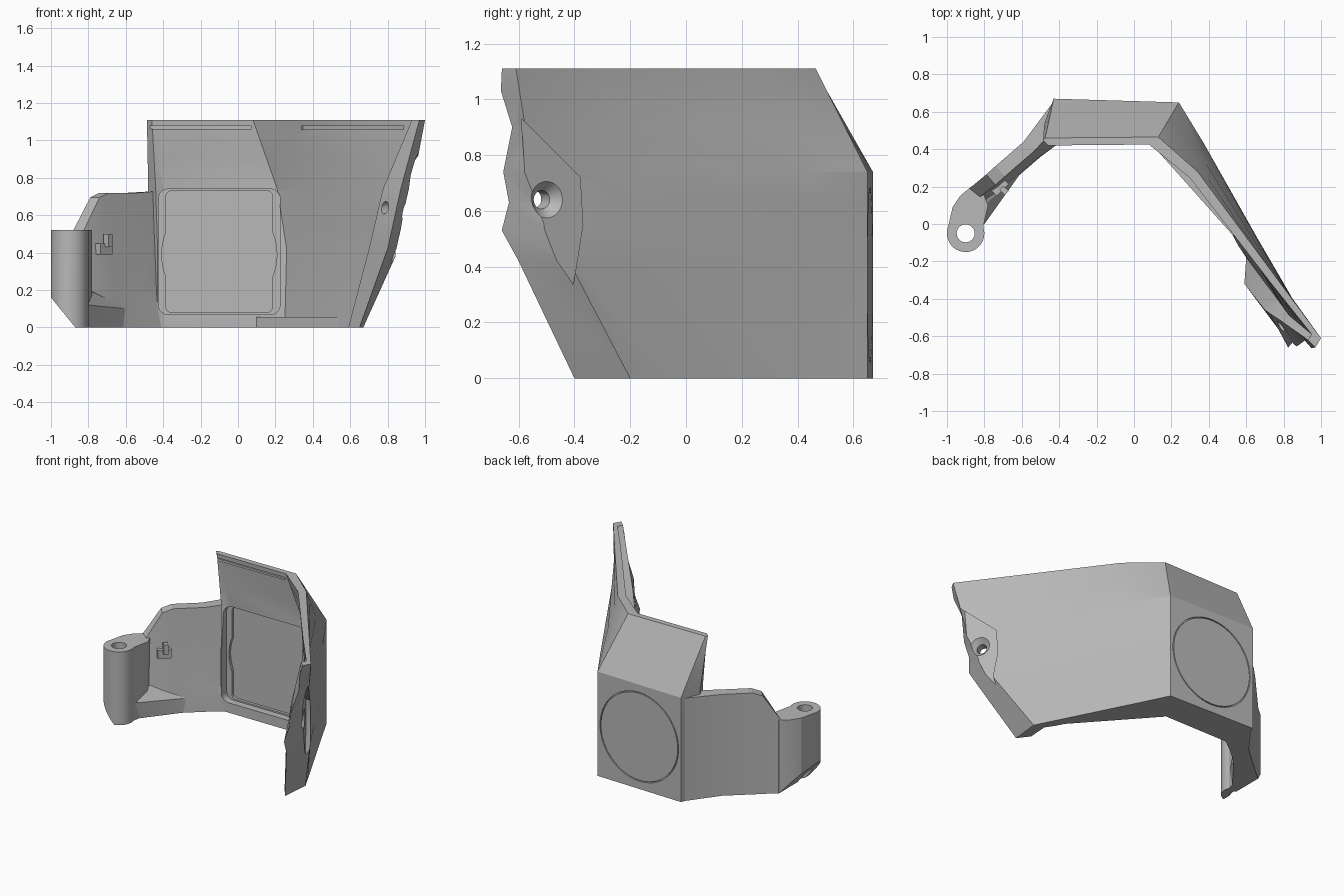
import bpy, bmesh, math
from mathutils import Vector, Matrix

cube = bpy.data.objects.get("Cube")
if cube:
    bpy.data.objects.remove(cube)

SHADE = (0.48, 0.48, 0.48, 1)
grey = bpy.data.materials.new("plain grey")
grey.use_nodes = True
grey.diffuse_color = SHADE
grey.node_tree.nodes["Principled BSDF"].inputs["Base Color"].default_value = SHADE


def finish(name, bm):
    bmesh.ops.recalc_face_normals(bm, faces=bm.faces)
    mesh = bpy.data.meshes.new(name)
    bm.to_mesh(mesh)
    bm.free()
    mesh.materials.append(grey)
    ob = bpy.data.objects.new(name, mesh)
    bpy.context.collection.objects.link(ob)
    return ob


def shell(name, outer, inner):
    """Closed wall between two grids of points [station][level]."""
    bm = bmesh.new()
    o, n = [[[bm.verts.new(p) for p in col] for col in g] for g in (outer, inner)]
    last, top = len(o) - 1, len(o[0]) - 1
    for i in range(last):
        for g in (o, n):
            for k in range(top):
                bm.faces.new((g[i][k], g[i + 1][k], g[i + 1][k + 1], g[i][k + 1]))
        for k in (0, top):
            bm.faces.new((o[i][k], o[i + 1][k], n[i + 1][k], n[i][k]))
    for i in (0, last):
        for k in range(top):
            bm.faces.new((o[i][k], o[i][k + 1], n[i][k + 1], n[i][k]))
    return finish(name, bm)


def hull(name, points):
    bm = bmesh.new()
    verts = [bm.verts.new(p) for p in points]
    bmesh.ops.convex_hull(bm, input=verts)
    return finish(name, bm)


def rod(name, centre, axis, r1, r2, length, sides=48):
    bm = bmesh.new()
    turn = Vector(axis).to_track_quat('Z', 'Y').to_matrix().to_4x4()
    bmesh.ops.create_cone(bm, cap_ends=True, segments=sides, radius1=r1, radius2=r2,
                          depth=length, matrix=Matrix.Translation(centre) @ turn)
    return finish(name, bm)


def block(name, centre, size, angle=0, rounding=0):
    bm = bmesh.new()
    bmesh.ops.create_cube(bm, size=1)
    bmesh.ops.scale(bm, vec=size, verts=bm.verts)
    if rounding:
        edges = [e for e in bm.edges
                 if abs((e.verts[0].co - e.verts[1].co).normalized().y) > 0.9]
        bmesh.ops.bevel(bm, geom=edges, offset=rounding, segments=5, profile=0.5,
                        affect='EDGES')
    bm.transform(Matrix.Translation(centre) @ Matrix.Rotation(angle, 4, 'Z'))
    return finish(name, bm)


def cut(ob, *cutters):
    bpy.context.view_layer.objects.active = ob
    for c in cutters:
        mod = ob.modifiers.new("cut", 'BOOLEAN')
        mod.operation, mod.solver, mod.object = 'DIFFERENCE', 'EXACT', c
        bpy.ops.object.modifier_apply(modifier=mod.name)


def drop(*cutters):
    for c in cutters:
        bpy.data.objects.remove(c)


# Main shell: outer and inner outline of each station at four key heights
KEYS = (0, 0.42, 0.74, 1.11)
OUTER = (
    ((-.48, .53), (-.48, .53), (-.48, .53), (-.487, .45)),
    ((-.43, .67), (-.43, .67), (-.43, .67), (-.475, .46)),
    ((.24, .65), (.24, .65), (.24, .65), (.13, .465)),
    ((.35, .43), (.365, .43), (.374, .43), (.34, .28)),
    ((.62, -.1), (.703, -.15), (.73, -.2), (.77, -.3)),
    ((.67, -.2), (.86, -.42), (.93, -.55), (1, -.61)),
    ((.65, -.4), (.8, -.6), (.87, -.63), (.97, -.66)),
)
INNER = (
    ((-.43, .42), (-.43, .42), (-.44, .44), (-.46, .42)),
    ((-.4, .43), (-.4, .43), (-.4, .46), (-.44, .42)),
    ((.25, .43), (.26, .43), (.21, .46), (.08, .425)),
    ((.36, .25), (.37, .25), (.36, .25), (.3, .245)),
    ((.56, -.12), (.635, -.17), (.665, -.23), (.735, -.32)),
    ((.6, -.18), (.75, -.38), (.83, -.49), (.95, -.59)),
    ((.59, -.32), (.7, -.46), (.775, -.51), (.93, -.62)),
)
LEVELS = (0, .42, .53, .63, .74, .9, 1.03, 1.11)
JAG = {.53: -.05, .63: -.015, .74: -.025, .9: .02, 1.03: -.01}


def column(points, jag):
    col = []
    for z in LEVELS:
        k = max(i for i in range(3) if KEYS[i] <= z)
        f = (z - KEYS[k]) / (KEYS[k + 1] - KEYS[k])
        p = Vector(points[k]).lerp(Vector(points[k + 1]), f)
        col.append((p.x, p.y + jag.get(z, 0), z))
    return col


outer = [column(p, JAG if p is OUTER[-1] else {}) for p in OUTER]
main = shell("main_shell", outer, [column(p, {}) for p in INNER])

# Low ledge along the foot of the side wall
ledge = hull("bottom_ledge", [(x, y, z) for z in (0, .055) for x, y in
             ((.1, .42), (.6, -.14), (.62, -.14), (.37, .35), (.26, .5), (.1, .5))])

# Pocket inside the back plate, ring groove outside, slots under the rim
pocket = block("pocket_cutter", (-.1, .38, .405), (.65, .2, .67), rounding=.05)
floor = block("floor_cutter", (-.1, .4, .405), (.57, .2, .65), rounding=.03)
round_floor = rod("round_cutter", (-.1, .4, .39), (0, 1, 0), .308, .308, .2, 64)
plate_axis = Vector((.03, 1, 0)).normalized()
groove = rod("groove_cutter", Vector((-.095, .66, .37)), plate_axis, .315, .315, .024, 72)
back_slot = block("slot_cutter", (-.2, .425, 1.07), (.54, .04, .018))
side_slot = block("side_slot_cutter", (.61, -.157, 1.067), (.9, .03, .02),
                  math.atan2(-.85, .65))

# Screw recess on the side wall
axis = Vector((.87, .5, 0)).normalized()
screw = Vector((.885, -.49, .64))
recess = hull("recess_cutter", [(x, y, z) for y, z in
              ((-.59, .93), (-.38, .72), (-.37, .55), (-.41, .3), (-.57, .6))
              for x in ((.505 - .5 * y) / .87, 1.2)])
hole = rod("hole_cutter", screw, axis, .033, .033, .5, 32)
sink = rod("sink_cutter", screw - axis * .035, axis, .033, .07, .04, 32)
inside = (pocket, floor, round_floor)
cutters = (groove, back_slot, side_slot, recess, hole, sink)
cut(main, *inside, *cutters)
drop(*cutters)
disc = rod("round_back_cover", Vector((-.095, .66, .37)) - plate_axis * .0105,
           plate_axis, .308, .308, .02, 72)

# Left arm, thicker towards the bottom
ARM = (((-.42, .668), .73, (.1, -2)), ((-.59, .44), .72, (.72, -.7)),
       ((-.74, .31), .72, (.66, -.75)), ((-.79, .265), .695, (.66, -.75)),
       ((-.88, .19), .52, (.75, -.6)))
outer, inner = [], []
for (x, y), top, (dx, dy) in ARM:
    zs = (0, .11, .2, top)
    outer.append([(x, y, z) for z in zs])
    inner.append([(x + dx * t, y + dy * t, z) for z, t in zip(zs, (.12, .115, .105, .075))])
arm = shell("left_arm", outer, inner)

# Sloped foot between the arm and the hinge
foot = hull("arm_foot", ((-.82, .0, 0), (-.8, .0, .12), (-.7, .2, 0), (-.7, .2, .12),
                         (-.8, .1, .2), (-.76, .21, .19), (-.86, .12, 0), (-.6, .28, .1),
                         (-.6, .28, 0), (-.86, .12, .15)))

# Hinge barrel with its web
outline = [(-.9 + .1 * math.cos(a), -.05 + .1 * math.sin(a))
           for a in (math.radians(20 - 10 * i) for i in range(23))]
outline += [(-.97, .09), (-.93, .15), (-.87, .2), (-.82, .2), (-.78, .1)]
bm = bmesh.new()
face = bm.faces.new([bm.verts.new((x, y, 0)) for x, y in outline])
ext = bmesh.ops.extrude_face_region(bm, geom=[face])
bmesh.ops.translate(bm, vec=(0, 0, .52),
                    verts=[v for v in ext["geom"] if isinstance(v, bmesh.types.BMVert)])
hinge = finish("hinge_barrel", bm)
pin_hole = rod("pin_cutter", (-.9, -.05, .26), (0, 0, 1), .048, .048, 1, 32)
chamfer = hull("chamfer_cutter", [(x, y, z) for y in (-.5, .5) for x, z in
               ((-1.05, .2215), (-.83, -.049), (-1.05, -.049))])
cut(hinge, pin_hole, chamfer)
cut(arm, chamfer, *inside)
drop(pin_hole, chamfer, *inside)

# Small catch on the inside of the arm
catch = block("arm_catch", (-.72, .2, .42), (.05, .09, .06), math.radians(-45))
catch_tip = block("arm_catch_tip", (-.695, .18, .465), (.04, .03, .07), math.radians(-45))

# Smooth shading with crisp edges
bpy.ops.object.select_all(action='DESELECT')
for ob in (main, ledge, disc, arm, foot, hinge, catch, catch_tip):
    ob.select_set(True)
bpy.context.view_layer.objects.active = main
bpy.ops.object.shade_smooth_by_angle(angle=math.radians(20))
